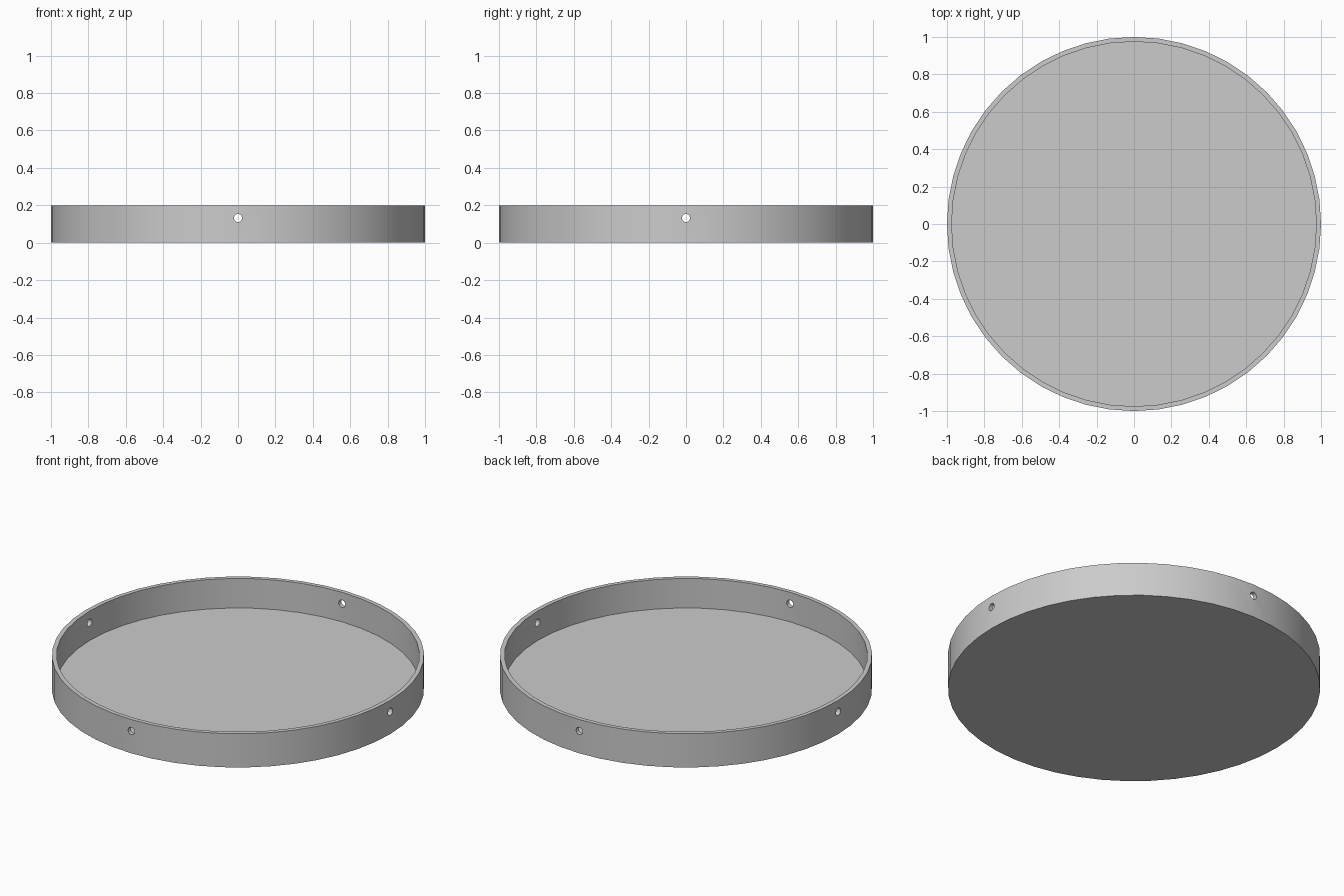
import bpy
import bmesh
import math
from mathutils import Matrix

default_cube = bpy.data.objects.get("Cube")
if default_cube:
    bpy.data.objects.remove(default_cube, do_unlink=True)

RADIUS, HEIGHT, WALL = 1.0, 0.2, 0.025
HOLE_Z, HOLE_RADIUS = 0.132, 0.022
SEGMENTS = 48

# Single grey material
grey = bpy.data.materials.new("light_grey")
grey.use_nodes = True
colour = (0.6, 0.6, 0.6, 1)
grey.diffuse_color = colour
grey.node_tree.nodes["Principled BSDF"].inputs["Base Color"].default_value = colour


def add_object(name, bm):
    bmesh.ops.recalc_face_normals(bm, faces=bm.faces)
    mesh = bpy.data.meshes.new(name)
    bm.to_mesh(mesh)
    bm.free()
    mesh.materials.append(grey)
    obj = bpy.data.objects.new(name, mesh)
    bpy.context.collection.objects.link(obj)
    return obj


# Round tray: a disc raised into a drum, then inset and sunk to leave wall and floor
bm = bmesh.new()
bmesh.ops.create_cone(bm, cap_ends=True, segments=SEGMENTS, radius1=RADIUS,
                      radius2=RADIUS, depth=HEIGHT,
                      matrix=Matrix.Translation((0, 0, HEIGHT / 2)))
top = max(bm.faces, key=lambda f: f.calc_center_median().z)
bmesh.ops.inset_region(bm, faces=[top], thickness=WALL)
sunk = bmesh.ops.extrude_discrete_faces(bm, faces=[top])["faces"][0]
bmesh.ops.translate(bm, verts=sunk.verts, vec=(0, 0, WALL - HEIGHT))
tray = add_object("round_tray", bm)

# Drill a hole through opposite walls along each horizontal axis
for axis in "XY":
    bm = bmesh.new()
    place = Matrix.Translation((0, 0, HOLE_Z)) @ Matrix.Rotation(
        math.pi / 2, 4, "Y" if axis == "X" else "X")
    bmesh.ops.create_cone(bm, cap_ends=True, segments=12, radius1=HOLE_RADIUS,
                          radius2=HOLE_RADIUS, depth=3, matrix=place)
    cutter = add_object("hole_cutter", bm)
    cutter.hide_render = True
    drill = tray.modifiers.new("side_holes", "BOOLEAN")
    drill.operation = "DIFFERENCE"
    drill.solver = "EXACT"
    drill.object = cutter
    bpy.ops.object.select_all(action="DESELECT")
    tray.select_set(True)
    bpy.context.view_layer.objects.active = tray
    bpy.ops.object.modifier_apply(modifier=drill.name)
    bpy.data.objects.remove(cutter, do_unlink=True)

# Smooth round wall with crisp rims
bpy.ops.object.shade_smooth_by_angle(angle=math.radians(25))
